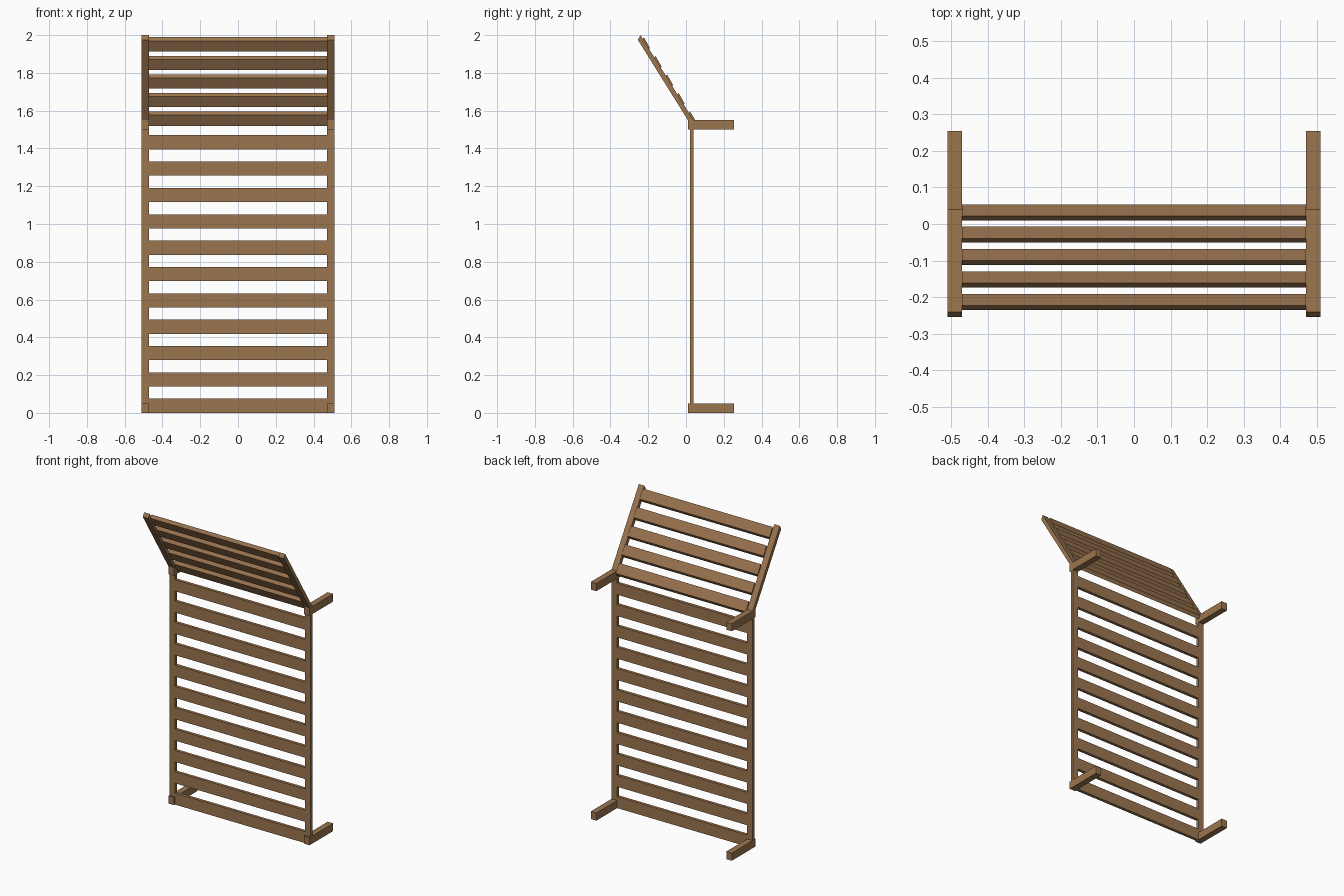
import bpy, bmesh
from mathutils import Vector

if "Cube" in bpy.data.objects:
    bpy.data.objects.remove(bpy.data.objects["Cube"])

wood = bpy.data.materials.new("wood")
wood.diffuse_color = (0.33, 0.18, 0.08, 1)
wood.use_nodes = True
wood.node_tree.nodes["Principled BSDF"].inputs["Base Color"].default_value = wood.diffuse_color


def add_object(name, bm):
    bmesh.ops.recalc_face_normals(bm, faces=bm.faces[:])
    mesh = bpy.data.meshes.new(name)
    bm.to_mesh(mesh)
    bm.free()
    mesh.materials.append(wood)
    obj = bpy.data.objects.new(name, mesh)
    bpy.context.collection.objects.link(obj)
    return obj


def prism(name, profile, x0, x1):
    """Extrude a (y, z) profile along x."""
    bm = bmesh.new()
    face = bm.faces.new([bm.verts.new((x0, y, z)) for y, z in profile])
    ext = bmesh.ops.extrude_face_region(bm, geom=[face])
    verts = [g for g in ext["geom"] if isinstance(g, bmesh.types.BMVert)]
    bmesh.ops.translate(bm, verts=verts, vec=(x1 - x0, 0, 0))
    return add_object(name, bm)


IN, OUT = 0.47, 0.51

# Upright back panel: one plate with slots between 11 slats
slats = [(i * 0.1395, i * 0.1395 + 0.075) for i in range(11)]
levels = sorted({z for s in slats for z in s} | {0.05, 1.5})
bm = bmesh.new()
for z0, z1 in zip(levels, levels[1:]):
    mid = (z0 + z1) / 2
    for x0, x1 in ((-OUT, -IN), (-IN, IN), (IN, OUT)):
        is_slat = any(a < mid < b for a, b in slats)
        is_rail = 0.05 < mid < 1.5
        if is_slat if x0 == -IN else is_rail:
            bm.faces.new([bm.verts.new(p) for p in
                          ((x0, 0.02, z0), (x1, 0.02, z0), (x1, 0.02, z1), (x0, 0.02, z1))])
bmesh.ops.remove_doubles(bm, verts=bm.verts[:], dist=1e-5)
ext = bmesh.ops.extrude_face_region(bm, geom=bm.faces[:], use_keep_orig=True)
verts = [g for g in ext["geom"] if isinstance(g, bmesh.types.BMVert)]
bmesh.ops.translate(bm, verts=verts, vec=(0, 0.02, 0))
add_object("back_panel", bm)

# Wall brackets and canopy side rails, on both sides
thick = Vector((0.014, 0.025))
for side, x0, x1 in (("left", -OUT, -IN), ("right", IN, OUT)):
    for level, z in (("lower", 0.0), ("upper", 1.5)):
        prism(f"{level}_{side}_bracket",
              [(0.01, z), (0.255, z), (0.255, z + 0.05), (0.01, z + 0.05)], x0, x1)
    top, bottom = Vector((-0.241, 2.0)), Vector((0.044, 1.543))
    prism(f"canopy_rail_{side}", [top, bottom, bottom - thick, top - thick], x0, x1)

# Canopy slats, standing slightly proud of the rails
for i in range(5):
    top = Vector((0.022, 1.596)) + i * Vector((-0.0612, 0.0982))
    run, t = Vector((0.032, -0.056)), Vector((0.012, 0.020))
    prism(f"canopy_slat_{i + 1}", [top, top + run, top + run - t, top - t], -IN, IN)
